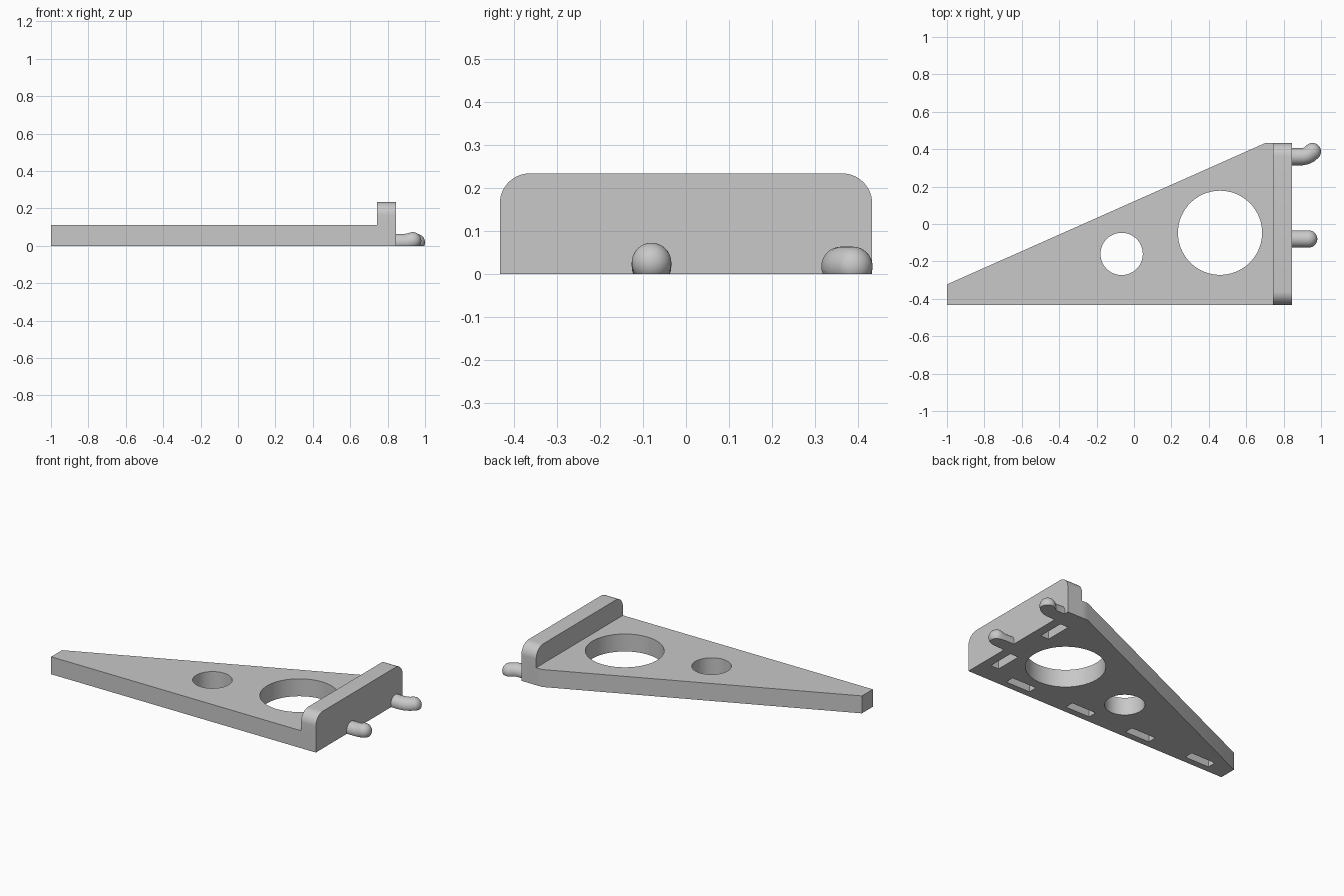
import bpy, bmesh
from math import sin, cos, pi, radians
from mathutils import Vector

if "Cube" in bpy.data.objects:
    bpy.data.objects.remove(bpy.data.objects["Cube"])

grey = bpy.data.materials.new("light grey plastic")
grey.use_nodes = True
colour = (0.58, 0.58, 0.58, 1)
grey.diffuse_color = colour
grey.node_tree.nodes["Principled BSDF"].inputs["Base Color"].default_value = colour


def finish(name, bm):
    bmesh.ops.recalc_face_normals(bm, faces=bm.faces)
    mesh = bpy.data.meshes.new(name)
    bm.to_mesh(mesh)
    bm.free()
    obj = bpy.data.objects.new(name, mesh)
    bpy.context.collection.objects.link(obj)
    mesh.materials.append(grey)
    return obj


def prism(name, points, direction):
    """Extrude a flat outline along a direction."""
    bm = bmesh.new()
    face = bm.faces.new([bm.verts.new(p) for p in points])
    new = bmesh.ops.extrude_face_region(bm, geom=[face])["geom"]
    bmesh.ops.translate(bm, vec=direction,
                        verts=[v for v in new if isinstance(v, bmesh.types.BMVert)])
    return finish(name, bm)


def combine(target, other, operation):
    """Apply a boolean and drop the helper."""
    other.hide_render = True
    mod = target.modifiers.new("boolean", "BOOLEAN")
    mod.operation, mod.object, mod.solver = operation, other, "EXACT"
    bpy.context.view_layer.objects.active = target
    bpy.ops.object.modifier_apply(modifier=mod.name)
    bpy.data.objects.remove(other)


def smooth(obj):
    bpy.ops.object.select_all(action="DESELECT")
    obj.select_set(True)
    bpy.context.view_layer.objects.active = obj
    bpy.ops.object.shade_smooth_by_angle(angle=radians(30))


HALF_Y, WALL_IN, WALL_OUT = 0.432, 0.742, 0.845

# Tapered flat plate
outline = [(-1, -HALF_Y), (0.8, -HALF_Y), (0.8, HALF_Y), (0.7, HALF_Y), (-1, -0.323)]
bracket = prism("bracket_body", [(x, y, 0) for x, y in outline], (0, 0, 0.11))

# Upright end wall with rounded upper corners
WALL_TOP, CORNER, STEPS = 0.234, 0.07, 12
arc = [(HALF_Y - CORNER + CORNER * cos(a), WALL_TOP - CORNER + CORNER * sin(a))
       for a in (i * pi / 2 / STEPS for i in range(STEPS + 1))]
half = [(HALF_Y, 0)] + arc
profile = half + [(-y, z) for y, z in reversed(half)]
wall = prism("end_wall", [(WALL_IN, y, z) for y, z in profile], (WALL_OUT - WALL_IN, 0, 0))
combine(bracket, wall, "UNION")

# Round through holes
for x, y, r in [(0.46, -0.047, 0.225), (-0.066, -0.16, 0.113)]:
    ring = [(x + r * cos(2 * pi * i / 72), y + r * sin(2 * pi * i / 72), -0.1)
            for i in range(72)]
    combine(bracket, prism("hole_cutter", ring, (0, 0, 0.4)), "DIFFERENCE")

# Blind slots underneath, along the long edge and below the wall
LONG, SHORT, DEPTH, PITCH = 0.085, 0.028, 0.07, 0.435
slots = [(0.52 - PITCH * i, -0.362, LONG, SHORT) for i in range(4)]
slots += [(0.76, -0.22 + PITCH * i, SHORT, LONG) for i in range(2)]
for x, y, a, b in slots:
    rect = [(x + sx * a, y + sy * b, -0.1)
            for sx, sy in ((-1, -1), (1, -1), (1, 1), (-1, 1))]
    combine(bracket, prism("slot_cutter", rect, (0, 0, 0.1 + DEPTH)), "DIFFERENCE")
smooth(bracket)


def peg(name, path, radius=0.046, sides=32):
    """Sweep a round peg with a domed tip, then slice it flat on the ground."""
    path = [Vector(p) for p in path]
    rings = []
    for i, p in enumerate(path):
        tangent = path[min(i + 1, len(path) - 1)] - path[max(i - 1, 0)]
        rings.append((p, tangent.normalized(), radius))
    end, tip = path[-1], rings[-1][1]
    for i in range(1, 9):
        a = i * pi / 2 / 9
        rings.append((end + tip * radius * sin(a), tip, radius * cos(a)))

    bm = bmesh.new()
    loops = []
    for centre, t, r in rings:
        side = Vector((0, 0, 1)).cross(t).normalized()
        up = t.cross(side)
        loops.append([bm.verts.new(centre + r * (side * cos(2 * pi * k / sides)
                                                 + up * sin(2 * pi * k / sides)))
                      for k in range(sides)])
    pole = bm.verts.new(end + tip * radius)
    for k in range(sides):
        n = (k + 1) % sides
        for a, b in zip(loops, loops[1:]):
            bm.faces.new((a[k], a[n], b[n], b[k]))
        bm.faces.new((loops[-1][k], loops[-1][n], pole))
    bm.faces.new(loops[0])
    cut = bmesh.ops.bisect_plane(bm, geom=bm.verts[:] + bm.edges[:] + bm.faces[:],
                                 plane_co=(0, 0, 0), plane_no=(0, 0, -1), clear_outer=True)
    rim = [e for e in cut["geom_cut"] if isinstance(e, bmesh.types.BMEdge)]
    bmesh.ops.holes_fill(bm, edges=rim, sides=0)
    smooth(finish(name, bm))


# Pegs on the outer wall: one hooks upward, the other hooks sideways
AXIS_Z = 0.018
peg("upward_peg", [(WALL_OUT, -0.08, AXIS_Z), (0.895, -0.08, AXIS_Z),
                   (0.915, -0.08, 0.021), (0.934, -0.08, 0.027)])
peg("sideways_peg", [(WALL_OUT, 0.36, AXIS_Z), (0.9, 0.36, AXIS_Z), (0.92, 0.364, AXIS_Z),
                     (0.938, 0.373, AXIS_Z), (0.954, 0.387, AXIS_Z)])
